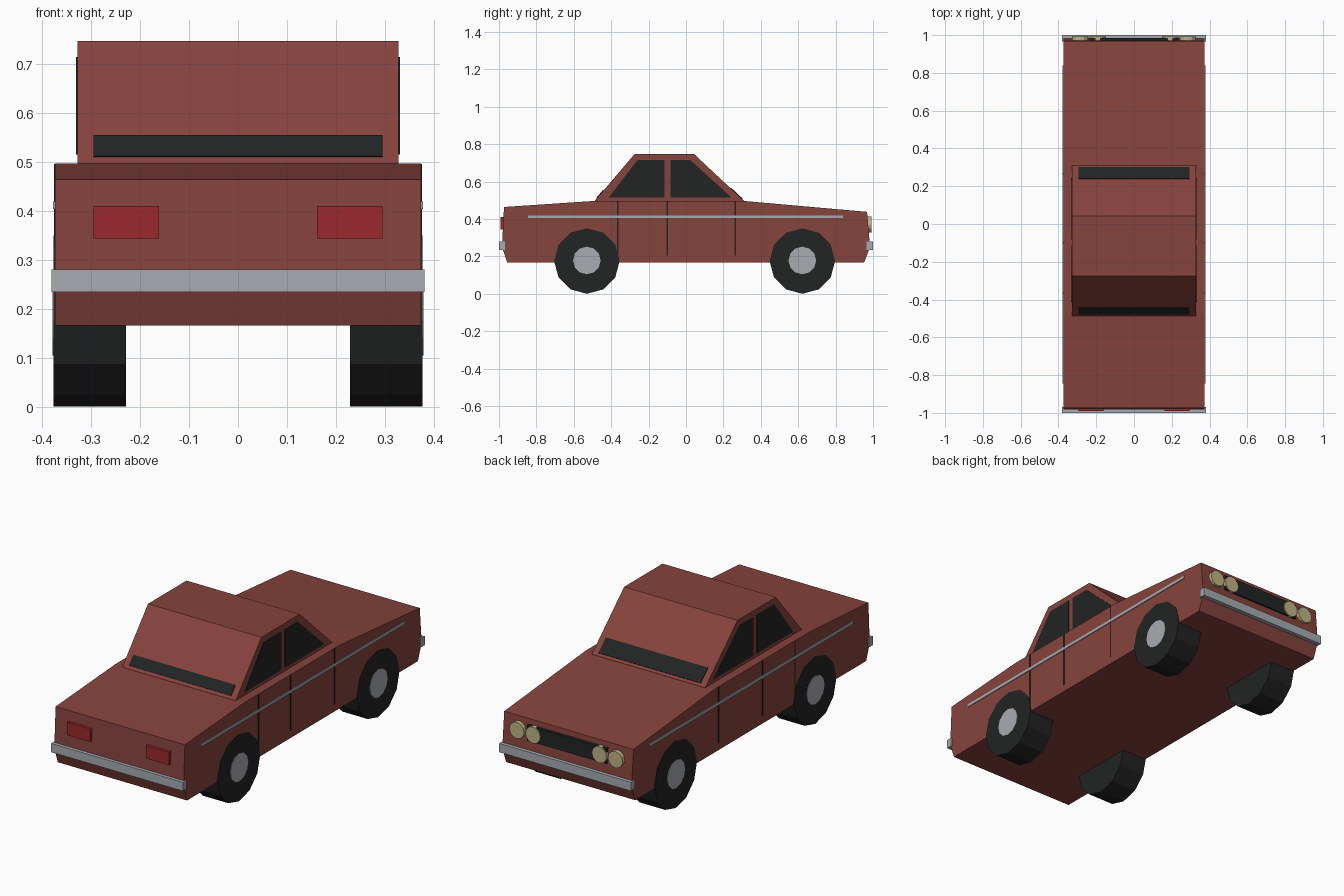
import bpy, bmesh
from math import sin, cos, pi
from mathutils import Vector

cube = bpy.data.objects.get("Cube")
if cube:
    bpy.data.objects.remove(cube, do_unlink=True)


def material(name, r, g, b):
    m = bpy.data.materials.new(name)
    m.use_nodes = True
    m.diffuse_color = (r, g, b, 1)
    m.node_tree.nodes["Principled BSDF"].inputs["Base Color"].default_value = (r, g, b, 1)
    return m


PAINT = material("brick red paint", 0.24, 0.056, 0.047)
BLACK = material("black rubber and glass", 0.016, 0.017, 0.017)
CHROME = material("chrome grey", 0.39, 0.41, 0.44)
RED = material("tail lamp red", 0.33, 0.022, 0.026)
CREAM = material("headlamp cream", 0.52, 0.45, 0.24)


def extrude(name, points, offset, mat):
    """Solid made by sweeping a polygon along an offset vector."""
    bm = bmesh.new()
    face = bm.faces.new([bm.verts.new(p) for p in points])
    moved = bmesh.ops.extrude_face_region(bm, geom=[face])["geom"]
    verts = [v for v in moved if isinstance(v, bmesh.types.BMVert)]
    bmesh.ops.translate(bm, verts=verts, vec=Vector(offset))
    bmesh.ops.recalc_face_normals(bm, faces=bm.faces)
    mesh = bpy.data.meshes.new(name)
    bm.to_mesh(mesh)
    bm.free()
    mesh.materials.append(mat)
    obj = bpy.data.objects.new(name, mesh)
    bpy.context.collection.objects.link(obj)
    return obj


def across(name, profile, x0, x1, mat):
    """Side profile of (y, z) points swept from x0 to x1."""
    return extrude(name, [(x0, y, z) for y, z in profile], (x1 - x0, 0, 0), mat)


def both_sides(name, profile, inner, outer, mat):
    for side, s in (("left", 1), ("right", -1)):
        across(f"{side}_{name}", profile, s * inner, s * outer, mat)


def rect(y0, y1, z0, z1):
    return [(y0, z0), (y1, z0), (y1, z1), (y0, z1)]


def ring(u, v, radius, n=12):
    return [(u + radius * sin(2 * pi * i / n), v + radius * cos(2 * pi * i / n)) for i in range(n)]


# Lower body and cabin
W = 0.374
across("body", [(-0.955, 0.166), (0.952, 0.166), (0.984, 0.25), (0.968, 0.438),
                (0.3, 0.497), (-0.48, 0.497), (-0.973, 0.464), (-0.984, 0.25)], -W, W, PAINT)
rear_base, rear_roof = Vector((-0.488, 0.497)), Vector((-0.275, 0.747))
front_base, front_roof = Vector((0.31, 0.497)), Vector((0.043, 0.747))
across("cabin", [rear_base, rear_roof, front_roof, front_base, (0.31, 0.485), (-0.488, 0.485)],
       -0.328, 0.328, PAINT)


# Dark strips low on the sloping ends of the cabin
def slope_strip(name, base, top, t0, t1, sign):
    d = (top - base).normalized()
    lift = Vector((sign * d.y, sign * -d.x)) * 0.004
    a, b = base.lerp(top, t0), base.lerp(top, t1)
    across(name, [a - lift, b - lift, b + lift, a + lift], -0.295, 0.295, BLACK)


slope_strip("rear_window_strip", rear_base, rear_roof, 0.05, 0.22, -1)
slope_strip("windscreen_strip", front_base, front_roof, 0.04, 0.27, 1)

# Side windows
both_sides("rear_side_window", [(-0.413, 0.515), (-0.115, 0.515), (-0.115, 0.714), (-0.26, 0.714)],
           0.325, 0.331, BLACK)
both_sides("front_side_window", [(-0.083, 0.515), (0.243, 0.515), (0.024, 0.714), (-0.083, 0.714)],
           0.325, 0.331, BLACK)

# Door gaps and side trim
for label, y in (("rear", -0.365), ("middle", -0.099), ("front", 0.264)):
    both_sides(f"{label}_door_gap", rect(y - 0.004, y + 0.004, 0.205, 0.496), W - 0.003, 0.376, BLACK)
both_sides("side_trim", rect(-0.845, 0.84, 0.404, 0.419), W - 0.003, 0.378, CHROME)

# Wheels with hubcaps
for label, y in (("rear", -0.53), ("front", 0.622)):
    both_sides(f"{label}_tyre", ring(y, 0.175, 0.175), 0.229, 0.3765, BLACK)
    both_sides(f"{label}_hubcap", ring(y, 0.178, 0.074), 0.36, 0.379, CHROME)

# Bumpers
across("rear_bumper", rect(-1, -0.968, 0.234, 0.28), -0.381, 0.381, CHROME)
across("front_bumper", rect(0.966, 1, 0.234, 0.28), -0.381, 0.381, CHROME)

# Tail lamps, grille and twin headlamps
both_sides("tail_lamp", rect(-0.991, -0.965, 0.343, 0.41), 0.161, 0.295, RED)
across("grille", rect(0.96, 0.986, 0.33, 0.41), -0.23, 0.23, BLACK)
for s, side in ((1, "left"), (-1, "right")):
    for label, x in (("inner", 0.192), ("outer", 0.285)):
        extrude(f"{side}_{label}_headlamp", [(u, 0.96, v) for u, v in ring(s * x, 0.37, 0.043)],
                (0, 0.032, 0), CREAM)
